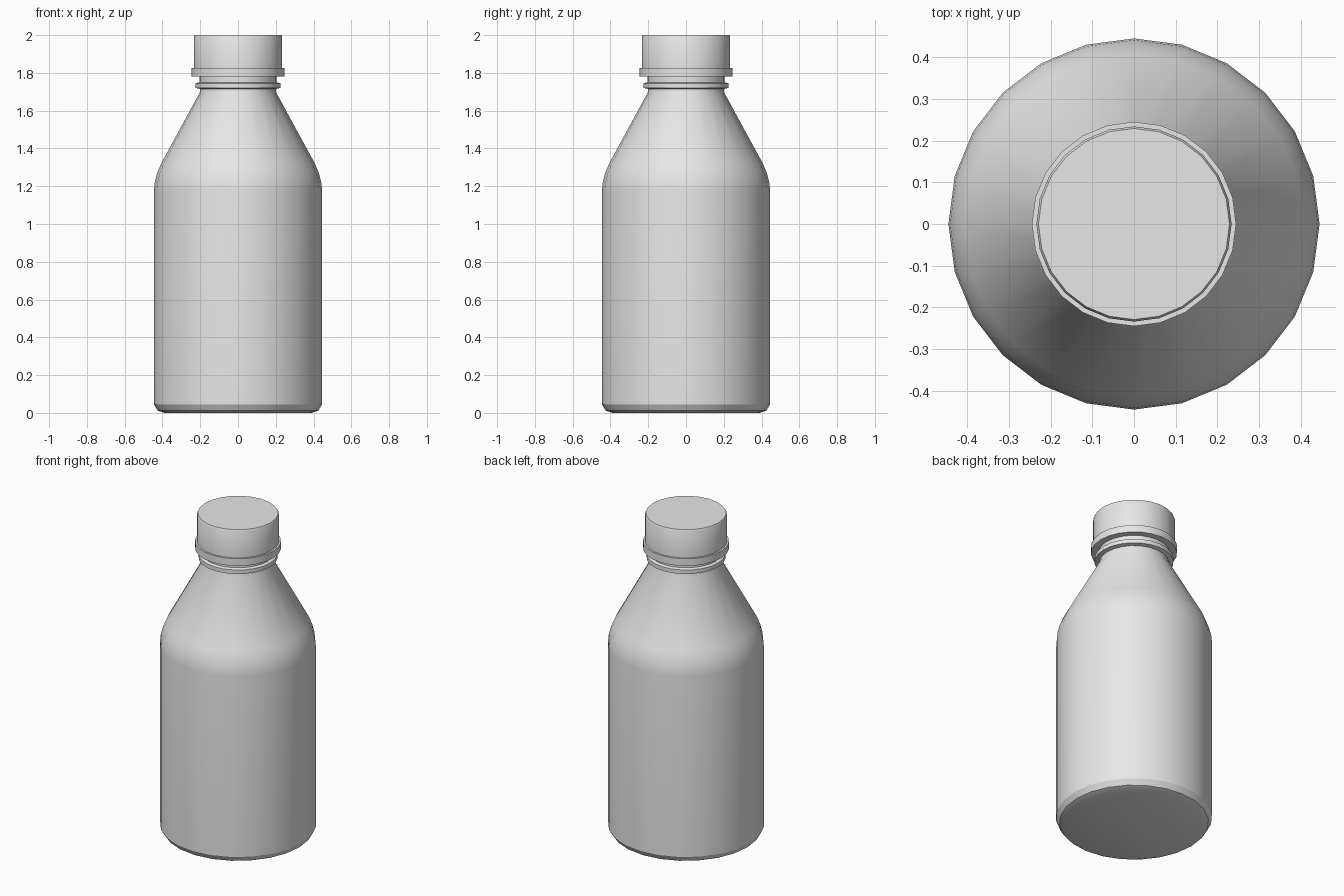
import bpy, bmesh, math

cube = bpy.data.objects.get("Cube")
if cube:
    bpy.data.objects.remove(cube, do_unlink=True)

SIDES = 24

# One plain grey for the whole bottle
grey = bpy.data.materials.new("plain_grey")
grey.use_nodes = True
grey.diffuse_color = (0.8, 0.8, 0.8, 1)
grey.node_tree.nodes["Principled BSDF"].inputs["Base Color"].default_value = (0.8, 0.8, 0.8, 1)


def lathe(name, profile):
    """Spin a (radius, height) profile, listed bottom to top, and cap both ends."""
    bm = bmesh.new()
    rings = []
    for r, z in profile:
        rings.append([bm.verts.new((r * math.cos(2 * math.pi * i / SIDES),
                                    r * math.sin(2 * math.pi * i / SIDES), z))
                      for i in range(SIDES)])
    for low, high in zip(rings, rings[1:]):
        for i in range(SIDES):
            j = (i + 1) % SIDES
            bm.faces.new((low[i], low[j], high[j], high[i]))
    bm.faces.new(rings[0][::-1])
    bm.faces.new(rings[-1])
    bmesh.ops.recalc_face_normals(bm, faces=bm.faces)
    mesh = bpy.data.meshes.new(name)
    bm.to_mesh(mesh)
    bm.free()
    mesh.materials.append(grey)
    obj = bpy.data.objects.new(name, mesh)
    bpy.context.collection.objects.link(obj)
    bpy.ops.object.select_all(action='DESELECT')
    obj.select_set(True)
    bpy.context.view_layer.objects.active = obj
    bpy.ops.object.shade_smooth_by_angle(angle=math.radians(30))
    return obj


# Body with rounded foot, curved shoulder, conical neck and collar
lathe("bottle", [
    (0.39, 0.0), (0.425, 0.012), (0.445, 0.045),
    (0.445, 1.18), (0.441, 1.22), (0.428, 1.27), (0.407, 1.32),
    (0.20, 1.70), (0.20, 1.715),
    (0.225, 1.72), (0.225, 1.745), (0.205, 1.75), (0.205, 1.80),
])

# Screw cap with a slightly eased top rim
lathe("cap", [(0.234, 1.82), (0.234, 1.99), (0.229, 2.0)])

# Tamper band below the cap
lathe("cap_band", [(0.245, 1.78), (0.245, 1.825)])
